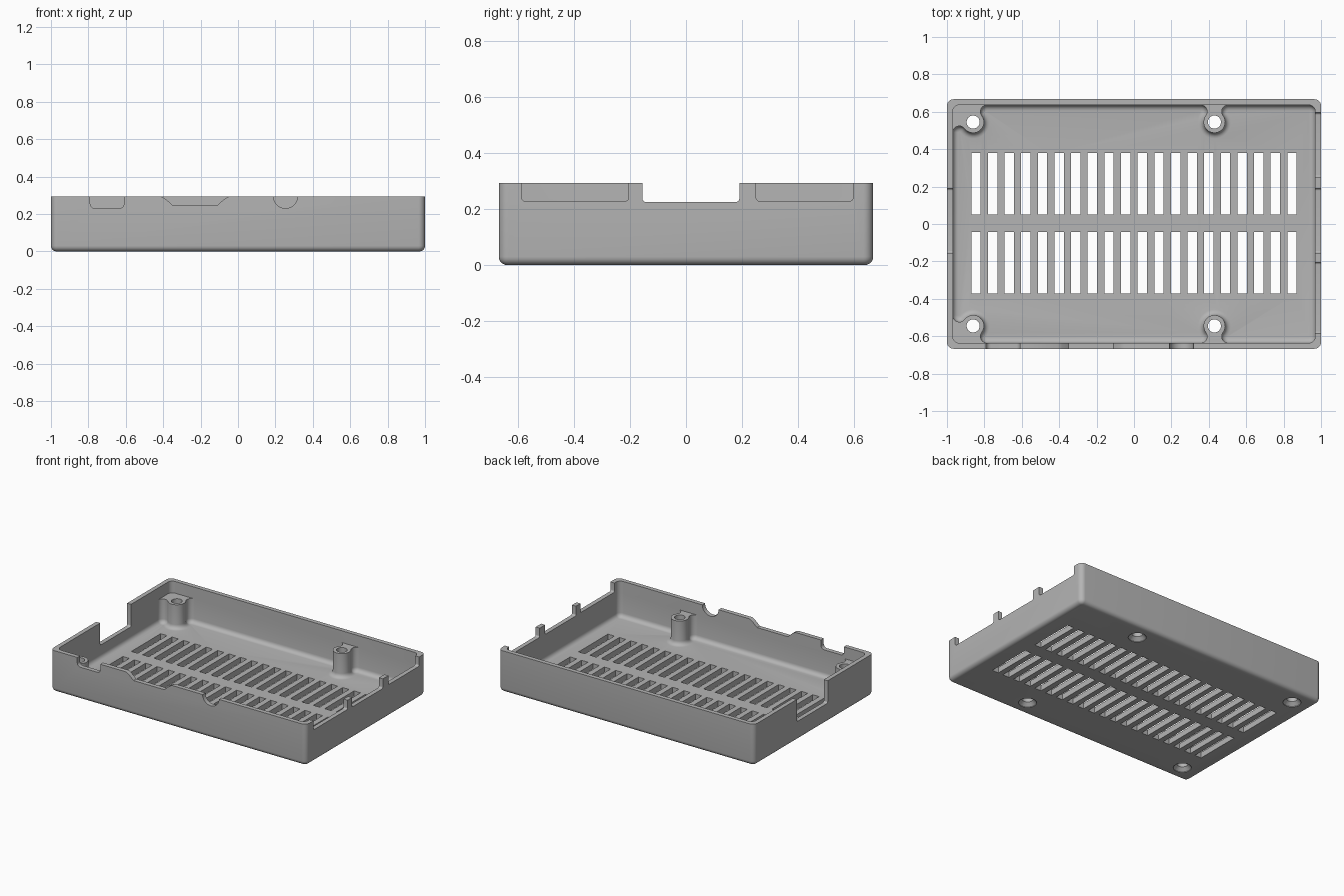
import bpy, bmesh
from math import pi, cos, sin, sqrt, atan2
from mathutils import Vector

if "Cube" in bpy.data.objects:
    bpy.data.objects.remove(bpy.data.objects["Cube"], do_unlink=True)

HX, HY, TOP = 1.0, 0.667, 0.293      # outer half sizes and rim height
WALL, FLOOR, LEDGE = 0.031, 0.04, 0.21
IX, IY = HX - WALL, HY - WALL
POST_R, FILLET, HOLE_R, CORNER_R = 0.058, 0.035, 0.035, 0.035
POST_X, POST_Y = (-0.86, 0.43), 0.545

grey = bpy.data.materials.new("grey plastic")
grey.use_nodes = True
colour = (0.46, 0.46, 0.46, 1)
grey.diffuse_color = colour
grey.node_tree.nodes["Principled BSDF"].inputs["Base Color"].default_value = colour


def polar(a, r=1.0):
    return Vector((cos(a), sin(a))) * r


def arc(c, r, a0, a1, sign=1, step=0.2):
    """Points of an arc from a0 to a1, counter-clockwise when sign is 1."""
    sweep = ((a1 - a0) * sign) % (2 * pi)
    n = max(3, int(sweep / step))
    return [Vector(c) + polar(a0 + sign * sweep * i / n, r) for i in range(n + 1)]


def corner(hx, hy, r, q):
    """Rounded corner of a rectangle, starting at q quarter turns."""
    d = polar(q * pi / 2 + pi / 4)
    c = ((hx - r) * (1 if d.x > 0 else -1), (hy - r) * (1 if d.y > 0 else -1))
    return arc(c, r, q * pi / 2, (q + 1) * pi / 2)


def post_outline(c, q_in, q_out):
    """Screw post bulging into the cavity, filleted into its walls."""
    c = Vector(c)

    def fillet_centre(q, side):
        n, t = polar(q * pi / 2), polar((q + 1) * pi / 2)
        wall = IX if q % 2 == 0 else IY
        v = wall - c.dot(n) - FILLET
        return c + n * v + t * side * sqrt((POST_R + FILLET) ** 2 - v * v)

    f1, f2 = fillet_centre(q_in, -1), fillet_centre(q_out, 1)
    ang = lambda d: atan2(d.y, d.x)
    return (arc(f1, FILLET, q_in * pi / 2, ang(c - f1))
            + arc(c, POST_R, ang(f1 - c), ang(f2 - c), -1)[1:]
            + arc(f2, FILLET, ang(c - f2), q_out * pi / 2)[1:])


def inset(pts, d):
    out = []
    for i, p in enumerate(pts):
        e1, e2 = (p - pts[i - 1]).normalized(), (pts[(i + 1) % len(pts)] - p).normalized()
        n1, n2 = Vector((-e1.y, e1.x)), Vector((-e2.y, e2.x))
        out.append(p + (n1 + n2) * d / (1 + n1.dot(n2)))
    return out


def skin(bm, a, b):
    for i in range(len(a)):
        bm.faces.new((a[i - 1], a[i], b[i], b[i - 1]))


def loft(bm, pts, profile, cap=True):
    """Stack insets of an outline, profile being (inset, height) pairs."""
    rings = [[bm.verts.new((p.x, p.y, z)) for p in inset(pts, d)] for d, z in profile]
    for a, b in zip(rings, rings[1:]):
        skin(bm, a, b)
    bm.faces.new(rings[0])
    if cap:
        bm.faces.new(rings[-1])
    return rings[-1]


def round_base(z, r, n=5):
    return [(r * (1 - sin(t)), z + r * (1 - cos(t)))
            for t in (i * pi / 2 / n for i in range(n + 1))]


def prism(bm, pts, place, lo, hi):
    """Closed prism; place maps (u, z, depth) to a position."""
    a, b = ([bm.verts.new(place(u, z, d)) for u, z in pts] for d in (lo, hi))
    skin(bm, a, b)
    bm.faces.new(a)
    bm.faces.new(b)


def finish(bm, name):
    bmesh.ops.recalc_face_normals(bm, faces=bm.faces)
    mesh = bpy.data.meshes.new(name)
    bm.to_mesh(mesh)
    bm.free()
    mesh.materials.append(grey)
    obj = bpy.data.objects.new(name, mesh)
    bpy.context.collection.objects.link(obj)
    return obj


# Outer body with rounded corners and a rounded lower edge
bm = bmesh.new()
body = sum((corner(HX, HY, CORNER_R, q) for q in range(4)), [])
loft(bm, body, round_base(0, 0.03) + [(0, TOP)])
tray = finish(bm, "case_tray")

# Cavity: each part holds its lower outline, and the wall line above a post
(xa, xb), py = POST_X, POST_Y
parts = [(corner(IX, IY, CORNER_R, 3), None), (corner(IX, IY, CORNER_R, 0), None),
         (post_outline((xb, py), 1, 1), []),
         (post_outline((xa, py), 1, 2), corner(IX, IY, CORNER_R, 1)),
         (post_outline((xa, -py), 2, 3), corner(IX, IY, CORNER_R, 2)),
         (post_outline((xb, -py), 3, 3), [])]
bm = bmesh.new()
outline = sum((p for p, _ in parts), [])
lower = loft(bm, outline, round_base(FLOOR, 0.03) + [(0, LEDGE)], cap=False)
upper, start = [], 0
for pts, wall in parts:
    seg = lower[start:start + len(pts)]
    start += len(pts)
    if wall is None:
        upper += seg
    else:
        back = [bm.verts.new((p.x, p.y, LEDGE)) for p in wall]
        bm.faces.new(seg + back[::-1])
        upper += [seg[0]] + back + [seg[-1]]
lid = [bm.verts.new((v.co.x, v.co.y, TOP + 0.1)) for v in upper]
skin(bm, upper, lid)
bm.faces.new(lid)
cavity = finish(bm, "cavity_cutter")

# Openings: vent slots, countersunk screw holes and connector notches
bm = bmesh.new()
for row in (-0.207, 0.215):
    for i in range(20):
        x = -0.845 + i * 1.69 / 19
        box = [(x + sx * 0.025, row + sy * 0.164) for sx, sy in
               ((-1, -1), (1, -1), (1, 1), (-1, 1))]
        prism(bm, box, lambda u, v, d: (u, v, d), -0.05, 0.1)
for x in POST_X:
    for y in (-POST_Y, POST_Y):
        ring = arc((x, y), HOLE_R, 0, 2 * pi - 0.2)
        loft(bm, ring, [(-0.023, -0.02), (-0.023, 0.004), (0, 0.027), (0, LEDGE + 0.05)])


def u_shape(lo, hi, z, r):
    """Notch open at the top with rounded lower corners."""
    left, right = arc((lo + r, z + r), r, pi, 1.5 * pi), arc((hi - r, z + r), r, 1.5 * pi, 0)
    return [(lo, 0.4)] + [tuple(p) for p in left + right] + [(hi, 0.4)]


side = lambda u, z, d: (d, u, z)
front = lambda u, z, d: (u, d, z)
for lo, hi, z in ((-0.585, -0.205, 0.228), (-0.155, 0.19, 0.225), (0.25, 0.595, 0.228)):
    prism(bm, u_shape(lo, hi, z, 0.012), side, 0.94, 1.1)
prism(bm, u_shape(-0.155, 0.19, 0.135, 0.012), side, -1.1, -0.94)
prism(bm, u_shape(-0.79, -0.61, 0.23, 0.025), front, -0.75, -0.61)
prism(bm, u_shape(0.19, 0.318, 0.23, 0.0635), front, -0.75, -0.61)
half = [(0.185, 0.4), (0.18, 0.293), (0.155, 0.279), (0.12, 0.247)]
dip = [(-0.23 - u, z) for u, z in half] + [(-0.23 + u, z) for u, z in half[::-1]]
prism(bm, dip, front, -0.75, -0.61)
openings = finish(bm, "opening_cutter")

# Cut the tray, then drop the cutters
bpy.ops.object.select_all(action='DESELECT')
bpy.context.view_layer.objects.active = tray
tray.select_set(True)
for cutter in (cavity, openings):
    cutter.hide_render = True
    mod = tray.modifiers.new("cut", 'BOOLEAN')
    mod.operation, mod.solver, mod.object = 'DIFFERENCE', 'EXACT', cutter
    bpy.ops.object.modifier_apply(modifier=mod.name)
    bpy.data.objects.remove(cutter, do_unlink=True)
bpy.ops.object.shade_smooth_by_angle(angle=0.6)
